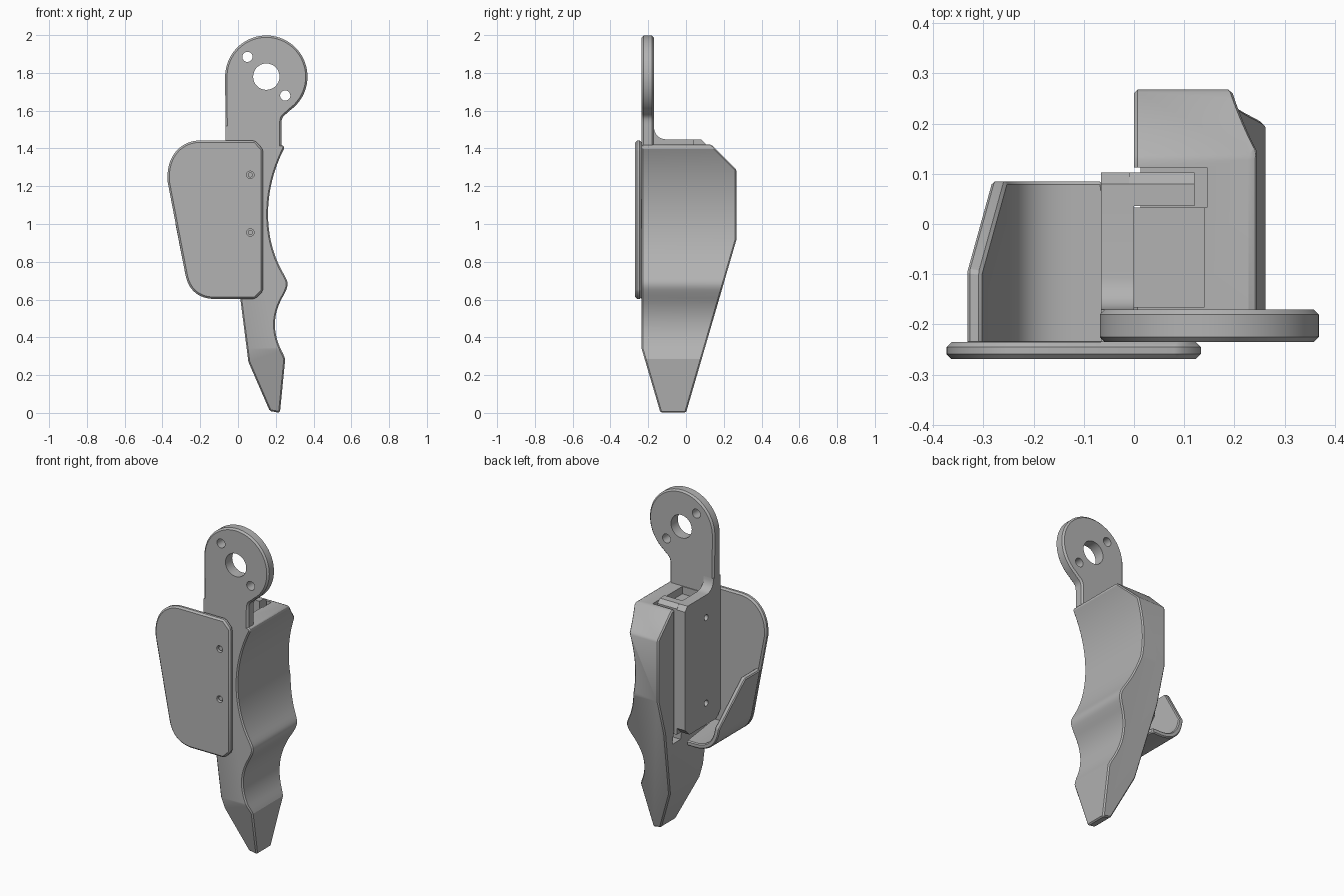
import bpy, bmesh, math
from mathutils import Vector, Matrix
from mathutils.geometry import interpolate_bezier

old = bpy.data.objects.get("Cube")
if old:
    bpy.data.objects.remove(old)

grey = bpy.data.materials.new("plain_grey")
grey.use_nodes = True
grey.diffuse_color = (0.45, 0.45, 0.45, 1)
grey.node_tree.nodes["Principled BSDF"].inputs["Base Color"].default_value = grey.diffuse_color


def curve(a, ha, hb, b, n=16):
    pts = [Vector((p[0], p[1], 0)) for p in (a, ha, hb, b)]
    return [(p.x, p.y) for p in interpolate_bezier(*pts, n)]


def prism(name, outline, low, high, axis="Y", cuts=()):
    """Extrude an outline along an axis, then trim it with (point, outward normal) planes."""
    bm = bmesh.new()
    place = (lambda u, v, w: (u, w, v)) if axis == "Y" else (lambda u, v, w: (w, u, v))
    ring = [bm.verts.new(place(u, v, low)) for u, v in outline]
    face = bm.faces.new(ring)
    top = bmesh.ops.extrude_face_region(bm, geom=[face])["geom"]
    shift = Vector(place(0, 0, high - low))
    bmesh.ops.translate(bm, vec=shift, verts=[g for g in top if isinstance(g, bmesh.types.BMVert)])
    for co, normal in cuts:
        geom = bm.verts[:] + bm.edges[:] + bm.faces[:]
        bmesh.ops.bisect_plane(bm, geom=geom, plane_co=co, plane_no=normal, clear_outer=True)
        bmesh.ops.holes_fill(bm, edges=[e for e in bm.edges if e.is_boundary])
    bmesh.ops.remove_doubles(bm, verts=bm.verts, dist=0.0005)
    bmesh.ops.recalc_face_normals(bm, faces=bm.faces)
    mesh = bpy.data.meshes.new(name)
    bm.to_mesh(mesh)
    bm.free()
    mesh.materials.append(grey)
    obj = bpy.data.objects.new(name, mesh)
    bpy.context.collection.objects.link(obj)
    return obj


def rect(a, b, c, d):
    return [(a, c), (b, c), (b, d), (a, d)]


def disc(u, v, r, n=32):
    return [(u + r * math.cos(t * math.tau / n), v + r * math.sin(t * math.tau / n)) for t in range(n)]


def finish(obj, bevel=0.0, cutters=()):
    """Chamfer the edges, subtract the cutters and shade."""
    bpy.ops.object.select_all(action="DESELECT")
    bpy.context.view_layer.objects.active = obj
    obj.select_set(True)
    if bevel:
        mod = obj.modifiers.new("chamfer", "BEVEL")
        mod.width = bevel
        mod.segments = 1
        mod.limit_method = "ANGLE"
        mod.angle_limit = math.radians(32)
        bpy.ops.object.modifier_apply(modifier=mod.name)
    for cutter in cutters:
        mod = obj.modifiers.new("cut", "BOOLEAN")
        mod.operation = "DIFFERENCE"
        mod.solver = "EXACT"
        mod.object = cutter
        bpy.ops.object.modifier_apply(modifier=mod.name)
        bpy.data.objects.remove(cutter)
    bpy.ops.object.shade_smooth_by_angle(angle=math.radians(25))


# Grip body: finger-shaped outline trimmed to its tapered side silhouette
outline = [(0, 1.42), (0.235, 1.42)]
outline += curve((0.247, 1.405), (0.13, 1.18), (0.13, 0.92), (0.245, 0.73), 28)
outline += curve((0.253, 0.715), (0.266, 0.69), (0.266, 0.67), (0.25, 0.64), 8)
outline += curve((0.243, 0.625), (0.18, 0.52), (0.18, 0.42), (0.24, 0.31), 18)
outline += [(0.25, 0.285), (0.222, 0), (0.168, 0.01), (0.055, 0.27), (0.0, 0.7)]
grip_cuts = [
    ((0, 0.135, 1.42), (0, 0.13, 0.13)),
    ((0, 0.265, 0.91), (0, 0.91, -0.265)),
    ((0, -0.235, 0.34), (0, -0.34, -0.1)),
]
grip = prism("grip", outline, -0.235, 0.268, "Y", grip_cuts)
slot = prism("slot_cutter", rect(0.033, 0.113, 0.6, 1.6), -0.1, 0.145, "X")
pocket = prism("pocket_cutter", rect(-0.165, 0.04, 1.375, 1.6), -0.1, 0.14, "X")
finish(grip, 0.014, [slot, pocket])

# Mounting tab: round eye with a straight neck
eye = [(0.15, 1.78)]
cx, cz, r = 0.15, 1.78, 0.218
tab = [(-0.066, 1.38)]
for i in range(57):
    a = math.radians(180 - i * 235 / 56)
    tab.append((cx + r * math.cos(a), cz + r * math.sin(a)))
tab += curve((0.262, 1.588), (0.235, 1.57), (0.23, 1.56), (0.23, 1.525), 8)
tab += [(0.23, 1.38)]
mount_tab = prism("mounting_tab", tab, -0.235, -0.17)
finish(mount_tab, 0.01, [
    prism("hole_cutter", disc(x, z, rad), -0.4, 0)
    for x, z, rad in ((cx, cz, 0.07), (0.05, 1.885, 0.027), (0.25, 1.68, 0.027))])

# Bracket side wall, with a fillet rising into the tab
wall_outline = [(-0.235, 0.7), (-0.2, 0.66), (0.06, 0.66), (0.103, 0.7), (0.103, 1.42), (0.08, 1.448)]
wall_outline += curve((-0.105, 1.448), (-0.145, 1.45), (-0.17, 1.475), (-0.17, 1.52), 10)
wall_outline += [(-0.235, 1.52)]
wall = prism("bracket_wall", wall_outline, -0.066, 0.0, "X")
finish(wall, 0, [prism("hole_cutter", disc(-0.1, z, 0.018, 20), -0.2, 0.1, "X") for z in (0.79, 1.31)])

# Bracket tongue held in the grip slot
tongue = [(0.036, 0.66), (0.103, 0.66), (0.103, 1.425), (0.08, 1.448), (0.036, 1.448)]
finish(prism("bracket_tongue", tongue, -0.01, 0.12, "X"))

# Front plate with rounded outer corners
lower = curve((-0.12, 0.603), (-0.21, 0.603), (-0.265, 0.65), (-0.28, 0.74), 14)
upper = curve((-0.372, 1.22), (-0.385, 1.35), (-0.31, 1.442), (-0.2, 1.442), 16)
plate_outline = [(0.133, 0.645), (0.09, 0.603)] + lower + upper + [(0.09, 1.442), (0.133, 1.395)]
plate = prism("front_plate", plate_outline, -0.269, -0.235)
finish(plate, 0.01, [prism("screw_cutter", disc(0.065, z, 0.02, 20), -0.4, -0.245) for z in (0.955, 1.26)])
for z in (0.955, 1.26):
    finish(prism("screw", disc(0.065, z, 0.013, 20), -0.26, -0.24))

# Curved shelf following the lower corner of the plate
outer = [(0.0, 0.603)] + lower + [(-0.333, 1.01)]
inner = []
for i, (x, z) in enumerate(outer):
    a, b = outer[max(i - 1, 0)], outer[min(i + 1, len(outer) - 1)]
    d = Vector((b[0] - a[0], b[1] - a[1])).normalized()
    inner.append((x + d.y * 0.03, z - d.x * 0.03))
shelf_cuts = [
    ((0, -0.085, 1.0), (0, 0.24, 0.17)),
    ((-0.02, -0.235, 0.6), (0.3, 0.04, 0)),
]
shelf = prism("shelf", outer + inner[::-1], -0.24, 0.085, "Y", shelf_cuts)
finish(shelf, 0.006)
